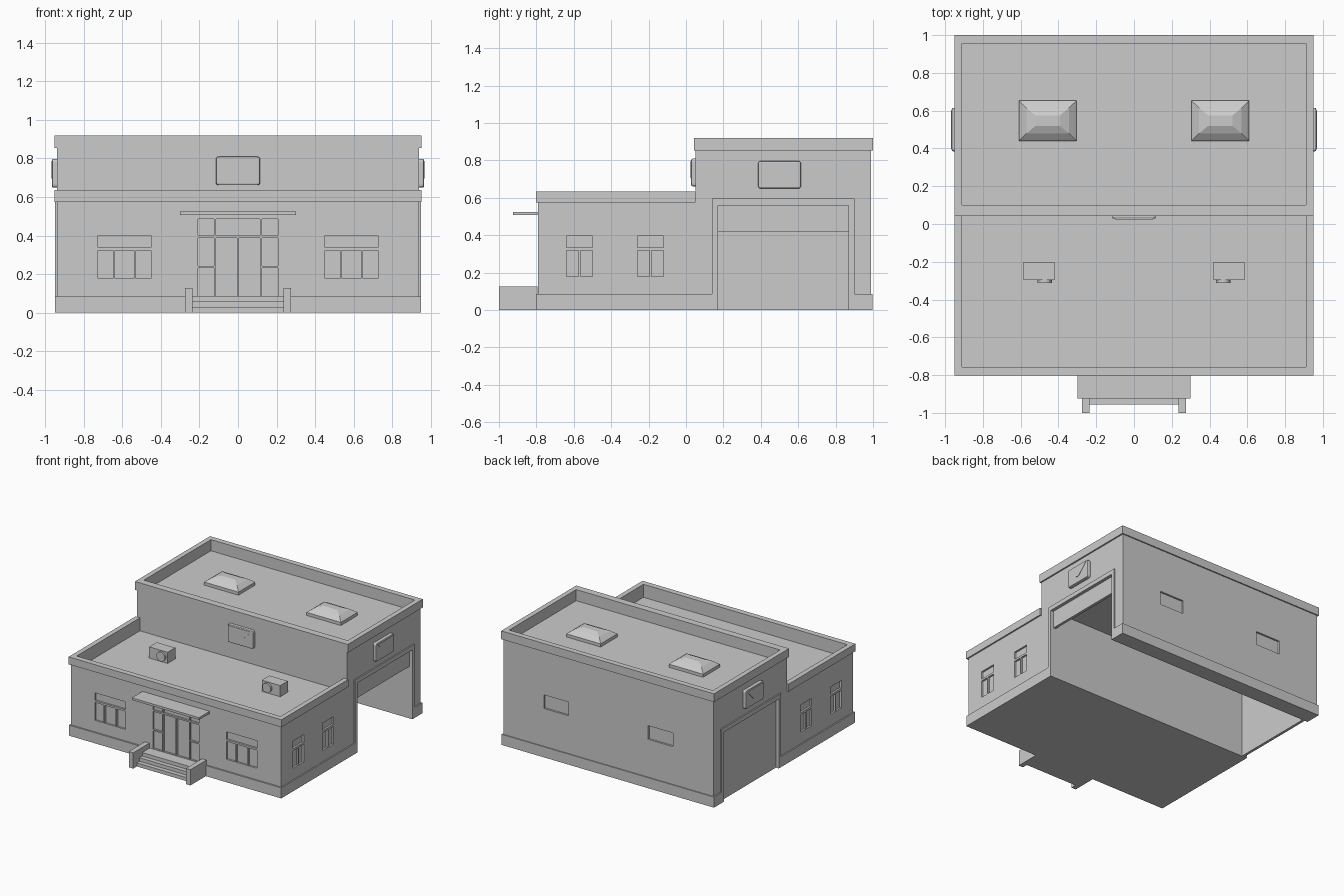
import bpy, bmesh
from mathutils import Vector, Matrix

if "Cube" in bpy.data.objects:
    bpy.data.objects.remove(bpy.data.objects["Cube"])


def finish(name, bm):
    bmesh.ops.recalc_face_normals(bm, faces=bm.faces)
    me = bpy.data.meshes.new(name)
    bm.to_mesh(me)
    bm.free()
    ob = bpy.data.objects.new(name, me)
    bpy.context.collection.objects.link(ob)
    return ob


def boxes(name, items, mirror=False):
    """One object from (x0, x1, y0, y1, z0, z1) boxes, optionally mirrored in x."""
    bm = bmesh.new()
    items = list(items)
    if mirror:
        items += [(-b, -a, *rest) for a, b, *rest in items]
    for x0, x1, y0, y1, z0, z1 in items:
        m = Matrix.Translation(((x0 + x1) / 2, (y0 + y1) / 2, (z0 + z1) / 2))
        m = m @ Matrix.Diagonal((x1 - x0, y1 - y0, z1 - z0, 1))
        bmesh.ops.create_cube(bm, size=1, matrix=m)
    return finish(name, bm)


def prism(name, pts, offset):
    """Extrude a planar outline of 3D points along an offset."""
    bm = bmesh.new()
    f = bm.faces.new([bm.verts.new(p) for p in pts])
    g = bmesh.ops.extrude_face_region(bm, geom=[f])
    bmesh.ops.translate(bm, vec=offset, verts=[v for v in g["geom"] if isinstance(v, bmesh.types.BMVert)])
    return finish(name, bm)


def loft_rects(name, loops):
    """Stack of (cx, cy, half_x, half_y, z) rectangles joined into a solid."""
    bm = bmesh.new()
    rings = [[bm.verts.new((cx + sx * hx, cy + sy * hy, z))
              for sx, sy in ((-1, -1), (1, -1), (1, 1), (-1, 1))]
             for cx, cy, hx, hy, z in loops]
    for a, b in zip(rings, rings[1:]):
        for i in range(4):
            j = (i + 1) % 4
            bm.faces.new((a[i], a[j], b[j], b[i]))
    bm.faces.new(rings[0])
    bm.faces.new(rings[-1])
    return finish(name, bm)


W, P, IN = 0.938, 0.948, 0.91      # wall, plinth and parapet inner half widths

# main body: low front hall plus tall rear hall with an open vehicle bay
profile = [(-.79, 0), (.17, 0), (.17, .56), (.87, .56), (.87, 0), (.99, 0),
           (.99, .83), (.05, .83), (.05, .53), (-.79, .53)]
body = prism("building_body", [(-W, y, z) for y, z in profile], (2 * W, 0, 0))

# pane recesses cut into the walls
D = 0.015
cuts = []
fy = (-.85, -.79 + D)
for s in (-1, 1):
    panes = [(.45, .725, .337, .40), (.45, .53, .178, .322),
             (.54, .637, .178, .322), (.647, .725, .178, .322),
             (.125, .207, .40, .487), (.125, .207, .243, .388), (.125, .207, .088, .233),
             (.005, .115, .088, .388)]
    for a, b, z0, z1 in panes:                       # front windows and door panes
        x0, x1 = sorted((s * a, s * b))
        cuts.append((x0, x1, *fy, z0, z1))
    x0, x1 = sorted((s * (W - D), s * 1.0))
    for y in (-.64, -.26):                           # side windows
        cuts += [(x0, x1, y, y + .14, .335, .397),
                 (x0, x1, y, y + .065, .178, .318),
                 (x0, x1, y + .075, y + .14, .178, .318)]
    x0, x1 = sorted((s * .355, s * .575))            # rear windows
    cuts.append((x0, x1, .99 - D, 1.05, .39, .50))
cuts.append((-.115, .115, *fy, .40, .487))
cutter = boxes("pane_cutter", cuts)
cutter.hide_render = True
mod = body.modifiers.new("panes", "BOOLEAN")
mod.operation, mod.solver, mod.object = "DIFFERENCE", "EXACT", cutter
bpy.context.view_layer.objects.active = body
bpy.ops.object.modifier_apply(modifier=mod.name)
bpy.data.objects.remove(cutter)

# parapets: wall continuation with a wider cornice band on top
for name, w, y0, z0, z1 in (("front_parapet", W, -.79, .53, .575),
                            ("front_cornice", .95, -.803, .575, .635)):
    boxes(name, [(-w, -IN, y0, .05, z0, z1), (IN, w, y0, .05, z0, z1),
                 (-IN, IN, y0, -.757, z0, z1)])
for name, w, y0, y1, z0, z1 in (("rear_parapet", W, .05, .99, .83, .853),
                                ("rear_cornice", .95, .043, 1.0, .853, .92)):
    boxes(name, [(-w, -IN, y0, y1, z0, z1), (IN, w, y0, y1, z0, z1),
                 (-IN, IN, y0, .10, z0, z1), (-IN, IN, .955, y1, z0, z1)])

# plinth around the base, interrupted at the vehicle bay and the steps
boxes("plinth_sides", [(W - .01, P, -.803, .14, 0, .085), (W - .01, P, .90, .998, 0, .085)], True)
boxes("plinth_front_back", [(-W + .01, W - .01, -.803, -.78, 0, .085),
                            (-W + .01, W - .01, .98, .998, 0, .085)])

# bay frames and roller doors: right one raised, left one closed
boxes("bay_frame", [(W - .01, P, .14, .17, 0, .595), (W - .01, P, .87, .90, 0, .595),
                    (W - .01, P, .17, .87, .56, .595)], True)
boxes("raised_bay_door", [(.90, .922, .17, .87, .42, .56)])
boxes("closed_bay_door", [(-.922, -.90, .17, .87, 0, .56)])

# entrance: canopy, steps and side piers
boxes("entrance_canopy", [(-.30, .30, -.925, -.785, .507, .525)])
boxes("entrance_steps", [(-.235, .235, y, -.80, z, z + .0285)
                         for y, z in ((-.955, 0), (-.92, .0285), (-.885, .057))])
boxes("step_pier", [(.235, .275, -1.0, -.795, 0, .127)], True)

# roof air units with a round fan
boxes("air_unit", [(.42, .585, -.297, -.20, .53, .62)], True)
for s in (-1, 1):
    bm = bmesh.new()
    bmesh.ops.create_cone(bm, cap_ends=True, segments=20, radius1=.038, radius2=.038, depth=.02,
                          matrix=Matrix.Translation((s * .473, -.302, .576)) @ Matrix.Rotation(1.5707963, 4, "X"))
    finish("air_unit_fan", bm)

# stepped skylights on the rear roof
for s in (-1, 1):
    steps = ((.153, .107, .83), (.153, .107, .855), (.143, .097, .863),
             (.113, .068, .885), (.065, .028, .903))
    loft_rects("skylight", [(s * .457, .547, hx, hy, z) for hx, hy, z in steps])


# envelope-shaped wall plaques: rounded plate with a raised flap
def plaque(matrix):
    bm = bmesh.new()
    bmesh.ops.create_cube(bm, size=1, matrix=Matrix.Diagonal((.23, .05, .148, 1)))
    corners = [e for e in bm.edges if abs(e.verts[0].co.y - e.verts[1].co.y) > .01]
    bmesh.ops.bevel(bm, geom=corners, offset=.015, segments=3, profile=.5, affect="EDGES")
    rim = [e for e in bm.edges if all(v.co.y < -.02 for v in e.verts)]
    bmesh.ops.bevel(bm, geom=rim, offset=.008, segments=2, profile=.5, affect="EDGES")
    plate = finish("envelope_plaque", bm)
    flap = prism("envelope_flap", [(x, -.02, z) for x, z in
                 ((-.1, .063), (-.02, -.02), (0, -.028), (.02, -.02), (.1, .063))], (0, -.008, 0))
    for ob in (plate, flap):
        ob.matrix_world = matrix


plaque(Matrix.Translation((0, .053, .735)))
for s in (-1, 1):
    plaque(Matrix.Translation((s * (W + .002), .5, .723)) @ Matrix.Rotation(s * 1.5707963, 4, "Z"))
